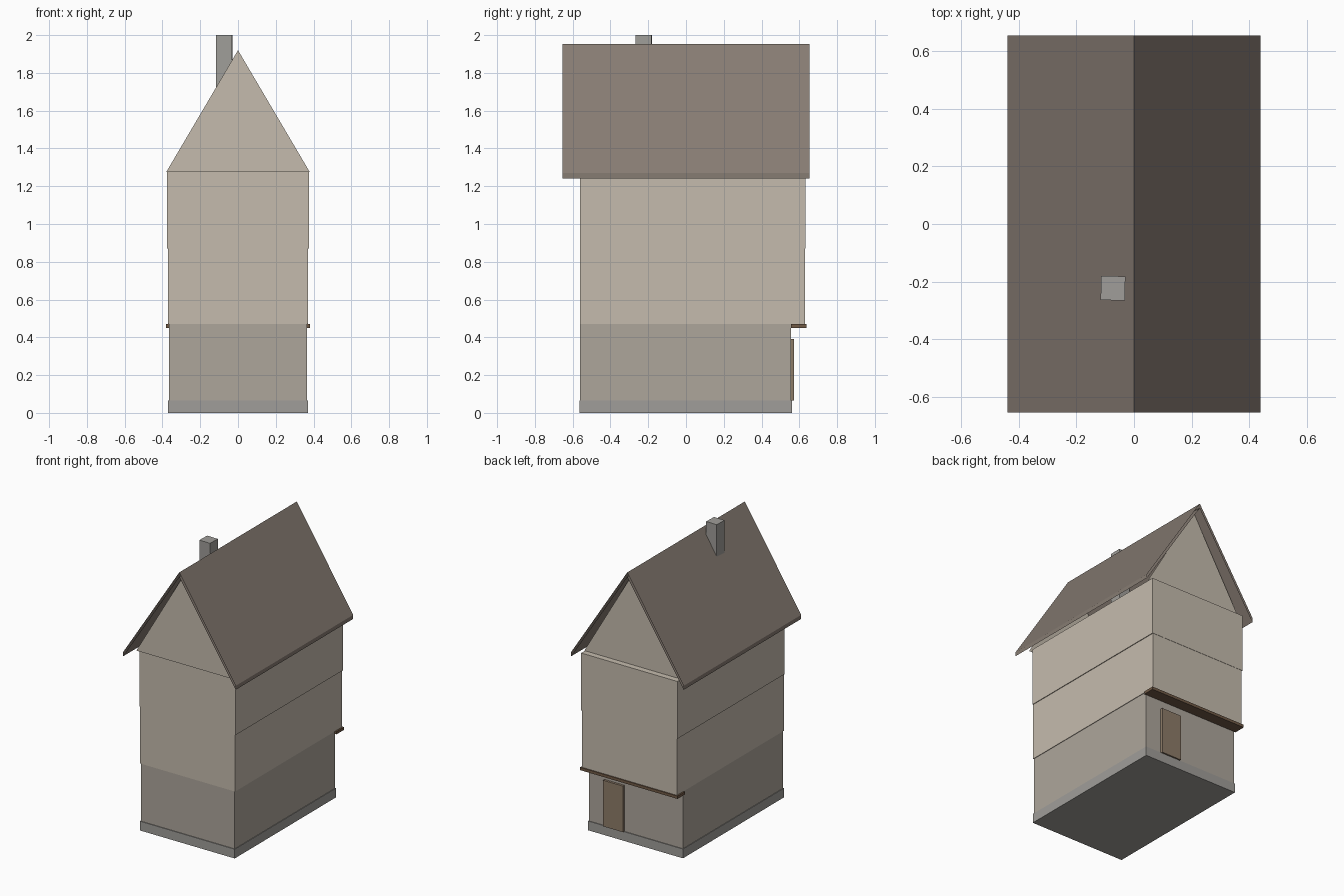
import bpy
import math

if "Cube" in bpy.data.objects:
    bpy.data.objects.remove(bpy.data.objects["Cube"])


def material(name, rgb):
    m = bpy.data.materials.new(name)
    m.diffuse_color = (*rgb, 1)
    m.use_nodes = True
    m.node_tree.nodes["Principled BSDF"].inputs["Base Color"].default_value = m.diffuse_color
    return m


PLASTER = material("plaster", (0.56, 0.50, 0.42))
STONE = material("ground_wall", (0.42, 0.38, 0.33))
GREY = material("grey_stone", (0.35, 0.34, 0.32))
TILE = material("roof_tile", (0.24, 0.20, 0.17))
TIMBER = material("timber", (0.16, 0.10, 0.06))
DOOR = material("door_wood", (0.27, 0.20, 0.14))


def mesh(name, verts, faces, mat):
    me = bpy.data.meshes.new(name)
    me.from_pydata(verts, [], faces)
    me.materials.append(mat)
    ob = bpy.data.objects.new(name, me)
    bpy.context.collection.objects.link(ob)
    return ob


def box(name, x, y, z, mat, turn=0):
    bpy.ops.mesh.primitive_cube_add(
        size=1, location=[(a + b) / 2 for a, b in (x, y, z)], rotation=(0, 0, turn))
    ob = bpy.context.object
    ob.name = name
    ob.scale = [b - a for a, b in (x, y, z)]
    ob.data.materials.append(mat)
    return ob


# Walls, each storey a touch wider than the one below, jettied at the back
box("plinth", (-0.37, 0.37), (-0.565, 0.562), (0, 0.065), GREY)
box("ground_storey", (-0.366, 0.366), (-0.56, 0.557), (0.065, 0.47), STONE)
box("middle_storey", (-0.37, 0.37), (-0.561, 0.63), (0.47, 0.87), PLASTER)
box("upper_storey", (-0.375, 0.375), (-0.562, 0.632), (0.87, 1.275), PLASTER)

# Jetty beam and back door
box("jetty_beam", (-0.38, 0.38), (0.555, 0.637), (0.45, 0.47), TIMBER)
box("back_door", (0.09, 0.245), (0.55, 0.573), (0.065, 0.39), DOOR)

# Thin gable triangles
for name, y, order in (("front_gable", -0.59, (0, 1, 2)), ("back_gable", 0.59, (2, 1, 0))):
    mesh(name, [(-0.38, y, 1.275), (0.38, y, 1.275), (0, y, 1.92)], [order], PLASTER)

# Roof shell: outer and inner slopes joined at the eaves, open at the ends
profile = [(0, 1.952), (0.44, 1.27), (0.44, 1.242), (0, 1.922), (-0.44, 1.242), (-0.44, 1.27)]
n = len(profile)
mesh("roof",
     [(x, y, z) for y in (-0.655, 0.655) for x, z in profile],
     [(i, i + n, (i + 1) % n + n, (i + 1) % n) for i in range(n)], TILE).data.flip_normals()

# Chimney, very slightly turned
box("chimney", (-0.115, -0.031), (-0.265, -0.181), (1.5, 2.0), GREY, math.radians(-1.5))
